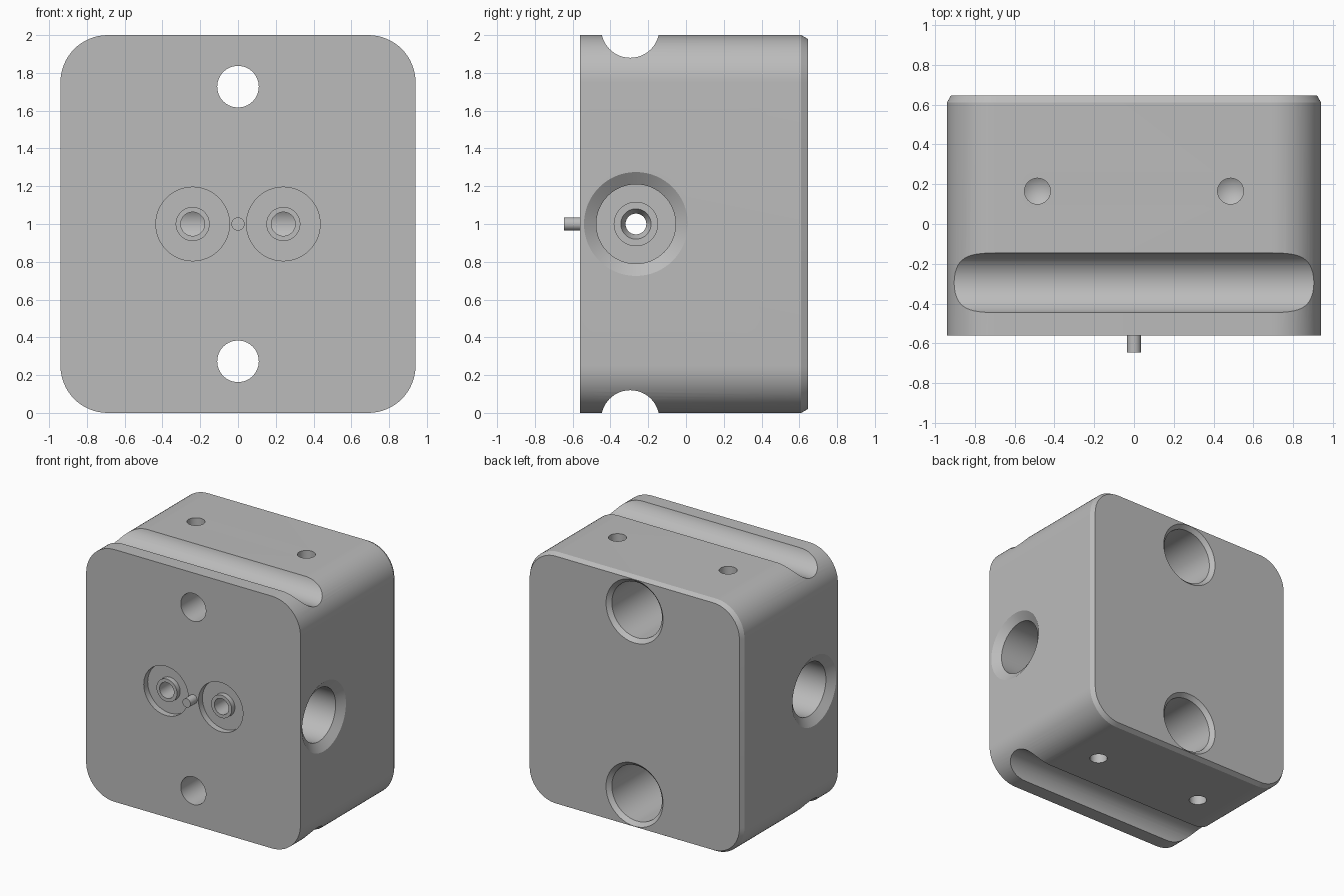
import bpy
import bmesh
import math
from mathutils import Vector

if "Cube" in bpy.data.objects:
    bpy.data.objects.remove(bpy.data.objects["Cube"], do_unlink=True)

HALF_W, FRONT, BACK = 0.94, -0.56, 0.645
PORT_Y = -0.265
SEGMENTS = 64

metal = bpy.data.materials.new("grey_metal")
metal.use_nodes = True
grey = (0.5, 0.5, 0.5, 1)
metal.diffuse_color = grey
metal.node_tree.nodes["Principled BSDF"].inputs["Base Color"].default_value = grey


def make_object(name, bm):
    bmesh.ops.recalc_face_normals(bm, faces=bm.faces)
    mesh = bpy.data.meshes.new(name)
    bm.to_mesh(mesh)
    bm.free()
    mesh.materials.append(metal)
    obj = bpy.data.objects.new(name, mesh)
    bpy.context.collection.objects.link(obj)
    return obj


def bridge(bm, a, b):
    """Join two rings; a ring of one vertex is a pole."""
    n = max(len(a), len(b))
    for i in range(n):
        j = (i + 1) % n
        quad = [a[i % len(a)], a[j % len(a)], b[j % len(b)], b[i % len(b)]]
        bm.faces.new(list(dict.fromkeys(quad)))


def lathe(name, profile, origin, direction):
    """Solid of revolution from (radius, depth) points along a direction."""
    bm = bmesh.new()
    rings = []
    for r, h in profile:
        count = SEGMENTS if r > 0 else 1
        turn = [math.tau * i / count for i in range(count)]
        rings.append([bm.verts.new((r * math.cos(t), r * math.sin(t), h)) for t in turn])
    for a, b in zip(rings, rings[1:]):
        bridge(bm, a, b)
    matrix = Vector(direction).to_track_quat('Z', 'Y').to_matrix()
    for v in bm.verts:
        v.co = matrix @ v.co + Vector(origin)
    return make_object(name, bm)


def rod(name, radius, start, end, origin, direction):
    return lathe(name, [(0, start), (radius, start), (radius, end), (0, end)],
                 origin, direction)


def rounded_ring(bm, y, inset):
    """Rounded rectangle in the xz plane."""
    radius = 0.25
    verts = []
    for corner in range(4):
        mid = math.pi / 2 * corner + math.pi / 4
        cx = math.copysign(HALF_W - radius, math.cos(mid))
        cz = 1 + math.copysign(1 - radius, math.sin(mid))
        for i in range(17):
            t = math.pi / 2 * (corner + i / 16)
            r = radius - inset
            verts.append(bm.verts.new((cx + r * math.cos(t), y, cz + r * math.sin(t))))
    return verts


# Rounded block with a chamfered back edge
bm = bmesh.new()
rings = [rounded_ring(bm, y, inset) for y, inset in
         ((FRONT, 0), (BACK - 0.035, 0), (BACK, 0.02))]
for a, b in zip(rings, rings[1:]):
    bridge(bm, a, b)
bm.faces.new(rings[0])
bm.faces.new(rings[-1])
body = make_object("valve_block", bm)

cutters = []
for side in (-1, 1):
    # Stepped side port with a countersunk mouth
    cutters.append(lathe("port_cutter", [
        (0, -0.1), (0.275, -0.1), (0.275, 0), (0.21, 0.045), (0.21, 0.55),
        (0.115, 0.55), (0.115, 0.82), (0.08, 0.82), (0.055, 0.87), (0, 0.87)],
        (side * HALF_W, PORT_Y, 1), (-side, 0, 0)))
    # Ring recess around a front nozzle
    cutters.append(lathe("recess_cutter", [
        (0, -0.1), (0.195, -0.1), (0.195, 0.05), (0.09, 0.05), (0.09, 0.01), (0, 0.01)],
        (side * 0.24, FRONT, 1), (0, 1, 0)))
    # Nozzle hole leading into the side port
    cutters.append(rod("nozzle_cutter", 0.063, -0.1, 0.29, (side * 0.24, FRONT, 1), (0, 1, 0)))
    # Bolt hole, counterbored from the back
    cutters.append(lathe("bolt_cutter", [
        (0, -0.1), (0.25, -0.1), (0.25, 0), (0.22, 0.03), (0.22, 0.7),
        (0.11, 0.7), (0.11, 1.4), (0, 1.4)],
        (0, BACK, 1 + side * 0.727), (0, -1, 0)))
    # Round groove across the top and bottom
    cutters.append(rod("groove_cutter", 0.154, -1.1, 1.1,
                       (0, -0.295, 1 + side * 1.034), (1, 0, 0)))
    # Drilled blind holes in the top and bottom
    for x in (-0.485, 0.485):
        cutters.append(lathe("drill_cutter", [
            (0, -0.1), (0.065, -0.1), (0.065, 0.3), (0, 0.34)],
            (x, 0.165, 1 + side), (0, 0, -side)))
# Small passage joining the two ports
cutters.append(rod("passage_cutter", 0.055, -0.2, 0.2, (0, PORT_Y, 1), (1, 0, 0)))

bpy.context.view_layer.objects.active = body
for cutter in cutters:
    cutter.hide_render = True
    cut = body.modifiers.new("cut", 'BOOLEAN')
    cut.operation = 'DIFFERENCE'
    cut.solver = 'EXACT'
    cut.object = cutter
    bpy.ops.object.modifier_apply(modifier=cut.name)
    bpy.data.objects.remove(cutter, do_unlink=True)

# Locating pin on the front
pin = rod("locating_pin", 0.035, -0.02, 0.085, (0, FRONT, 1), (0, -1, 0))

bpy.context.view_layer.update()
bpy.ops.object.select_all(action='DESELECT')
for obj in (body, pin):
    obj.select_set(True)
bpy.ops.object.shade_smooth_by_angle(angle=math.radians(20))
